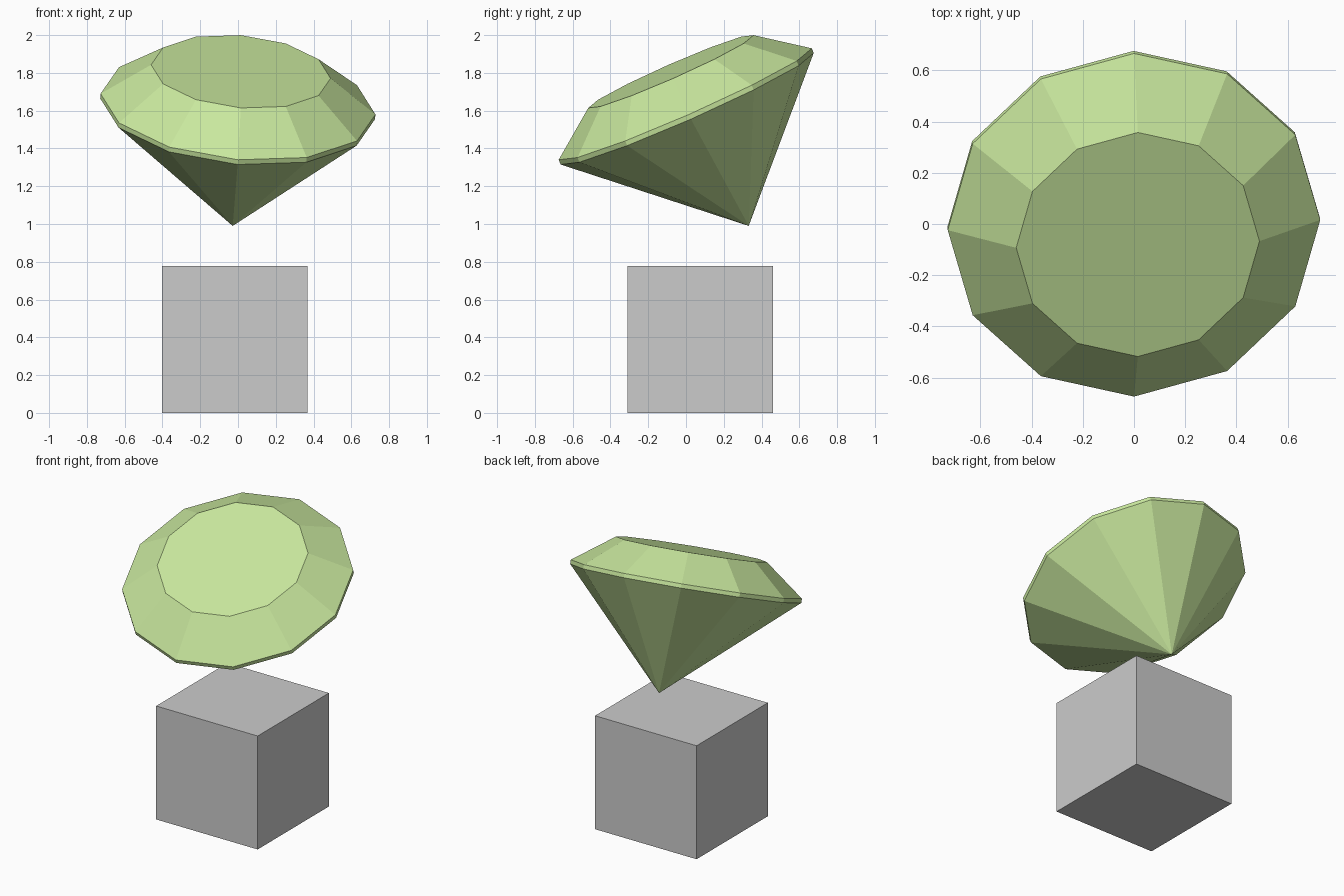
import bpy, bmesh
from math import cos, sin, pi
from mathutils import Vector

if "Cube" in bpy.data.objects:
    bpy.data.objects.remove(bpy.data.objects["Cube"])

# Cube base
bpy.ops.mesh.primitive_cube_add(size=1, location=(-0.018, 0.075, 0.389))
base = bpy.context.object
base.name = "base_block"
base.scale = (0.77, 0.772, 0.778)

# Tilted gem: twelve-sided rings in a shared tilted plane
SIDES = 12
U = Vector((0.7275, 0.02, -0.055))
V = Vector((0.0, 0.67, 0.295))
bm = bmesh.new()


def ring(center, scale):
    c = Vector(center)
    return [bm.verts.new(c + scale * (U * cos(a) + V * sin(a)))
            for a in (2 * pi * i / SIDES for i in range(SIDES))]


apex = bm.verts.new((-0.028, 0.332, 0.99))
lower = ring((-0.002, 0.006, 1.61), 1.0)
upper = ring((0.0, -0.004, 1.635), 1.0)
table = ring((0.015, -0.08, 1.807), 0.653)

# Pavilion, girdle, crown and table facets
for i in range(SIDES):
    j = (i + 1) % SIDES
    bm.faces.new((apex, lower[j], lower[i]))
    bm.faces.new((lower[i], lower[j], upper[j], upper[i]))
    bm.faces.new((upper[i], upper[j], table[j], table[i]))
bm.faces.new(table)
bmesh.ops.recalc_face_normals(bm, faces=bm.faces)

mesh = bpy.data.meshes.new("gem")
bm.to_mesh(mesh)
bm.free()
gem = bpy.data.objects.new("gem", mesh)
bpy.context.collection.objects.link(gem)

green = bpy.data.materials.new("gem_green")
green.diffuse_color = (0.58, 0.8, 0.34, 1)
green.use_nodes = True
green.node_tree.nodes["Principled BSDF"].inputs["Base Color"].default_value = green.diffuse_color
mesh.materials.append(green)
